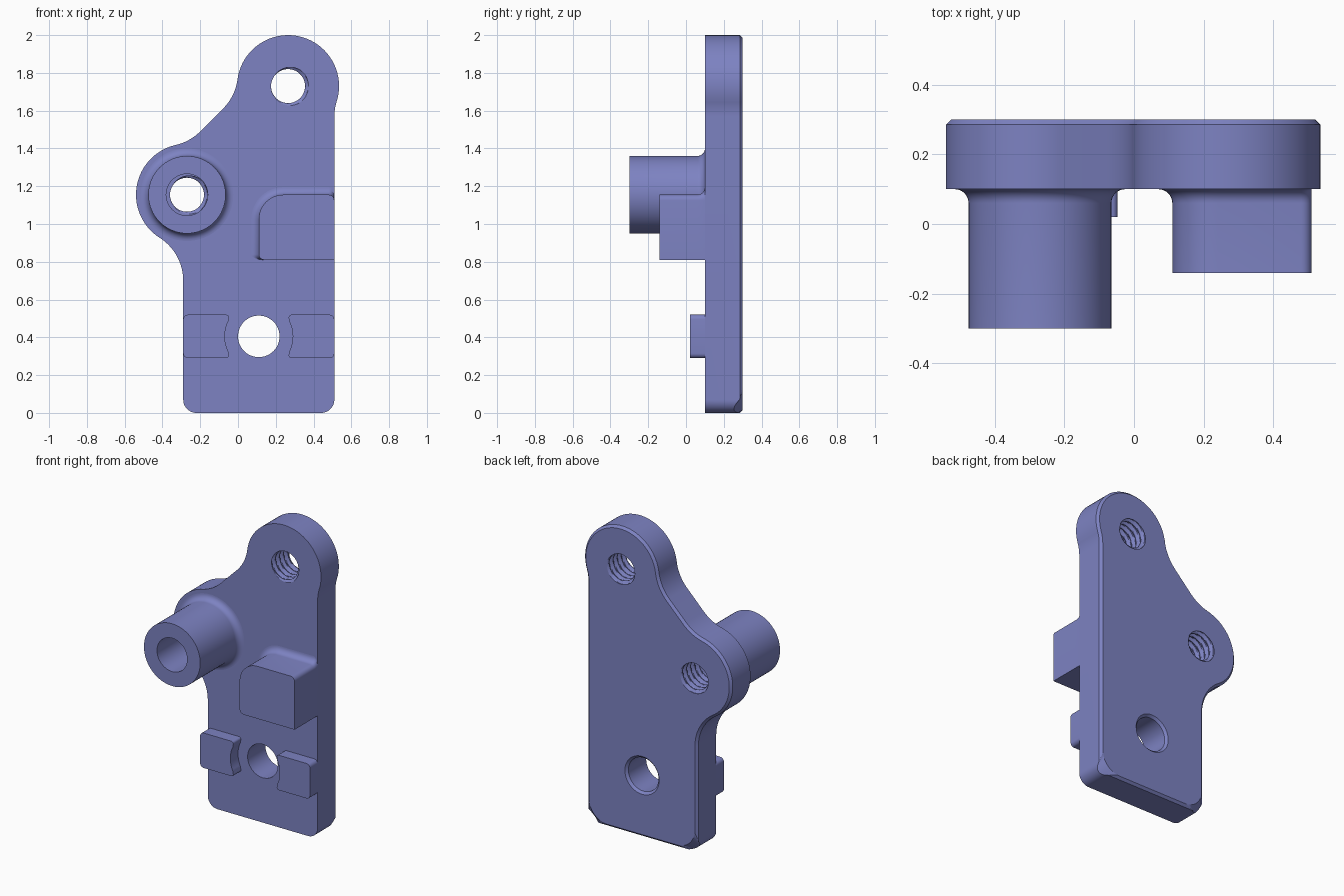
import bpy, bmesh, math
from math import cos, sin, pi, atan2, sqrt

if "Cube" in bpy.data.objects:
    bpy.data.objects.remove(bpy.data.objects["Cube"])

FRONT, BACK, CH = 0.10, 0.30, 0.015
mat = bpy.data.materials.new("periwinkle plastic")
mat.diffuse_color = (0.205, 0.225, 0.54, 1)
mat.use_nodes = True
mat.node_tree.nodes["Principled BSDF"].inputs["Base Color"].default_value = mat.diffuse_color


def loft(name, rings, caps=True, angle=30):
    """Skin equal-length closed rings; cap the ends, or join last ring to first."""
    bm = bmesh.new()
    vs = [[bm.verts.new(p) for p in r] for r in rings]
    n = len(vs[0])
    pairs = list(zip(vs, vs[1:])) + ([] if caps else [(vs[-1], vs[0])])
    for a, b in pairs:
        for i in range(n):
            j = (i + 1) % n
            bm.faces.new((a[i], a[j], b[j], b[i]))
    if caps:
        bm.faces.new(vs[0])
        bm.faces.new(vs[-1])
    bmesh.ops.recalc_face_normals(bm, faces=bm.faces)
    me = bpy.data.meshes.new(name)
    bm.to_mesh(me)
    bm.free()
    me.materials.append(mat)
    ob = bpy.data.objects.new(name, me)
    bpy.context.collection.objects.link(ob)
    smooth(ob, angle)
    return ob


def smooth(ob, angle=30):
    bpy.ops.object.select_all(action='DESELECT')
    ob.select_set(True)
    bpy.context.view_layer.objects.active = ob
    bpy.ops.object.shade_smooth_by_angle(angle=math.radians(angle))


def cut(ob, cutter):
    m = ob.modifiers.new("cut", 'BOOLEAN')
    m.object, m.solver = cutter, 'EXACT'
    bpy.context.view_layer.objects.active = ob
    bpy.ops.object.modifier_apply(modifier=m.name)
    bpy.data.objects.remove(cutter)


def arc(c, r, a0, a1, n=12):
    """Points with outward normals; a1 < a0 gives a concave arc."""
    s = 1 if a1 > a0 else -1
    out = []
    for i in range(n + 1):
        a = a0 + (a1 - a0) * i / n
        out.append((c[0] + r * cos(a), c[1] + r * sin(a), s * cos(a), s * sin(a)))
    return out


def circle(c, r, y, n=48):
    return [(c[0] + r * cos(2 * pi * i / n), y, c[1] + r * sin(2 * pi * i / n)) for i in range(n)]


# Plate outline: two lobes joined to straight sides by concave blends
A, B, HOLE = (0.265, 1.73), (-0.27, 1.155), (0.11, 0.405)
L, R, RAD, F = -0.29, 0.51, 0.27, 0.27
q = sqrt(0.5)


def towards(p, o):
    return atan2(o[1] - p[1], o[0] - p[0])


def blend_on_slope(c, side):
    """Centre of the blend between a lobe and the 45 degree shoulder."""
    off = 1.69 * q
    d = off - (c[1] - c[0]) * q
    s = (c[0] + c[1]) * q + side * sqrt((F + RAD) ** 2 - (F + d) ** 2)
    t = off + F
    return ((s - t) * q, (s + t) * q)


c1 = (R + F, A[1] - sqrt((F + RAD) ** 2 - (R + F - A[0]) ** 2))
c2, c3 = blend_on_slope(A, -1), blend_on_slope(B, 1)
c4 = (L - F, B[1] - sqrt((F + RAD) ** 2 - (L - F - B[0]) ** 2))


def up(a, ref):
    """Angle a shifted to lie above ref."""
    while a < ref:
        a += 2 * pi
    return a


def concave(c, a0, a1):
    a0 = up(a0, a1)
    return arc(c, F, a0, a1, 14)


def convex(c, a0, a1):
    return arc(c, RAD, a0, up(a1, a0), 40)


corners = arc((L + .07, .07), .07, pi, 1.5 * pi) + arc((R - .07, .07), .07, 1.5 * pi, 2 * pi)
outline = corners + concave(c1, pi, towards(c1, A))
outline += convex(A, towards(A, c1), towards(A, c2))
outline += concave(c2, towards(c2, A), -pi / 4)
outline += concave(c3, -pi / 4, towards(c3, B))
outline += convex(B, towards(B, c3), towards(B, c4))
outline += concave(c4, towards(c4, B), 0)

# Back chamfer, wider around the two bottom corners
ring0, ring1, ring2 = [], [], []
for i, (x, z, nx, nz) in enumerate(outline):
    d = CH
    bx, bz = x - d * nx, z - d * nz
    if i < len(corners):
        sx = 1 if i < len(corners) // 2 else -1
        d = .075 * (abs(nx) + abs(nz)) - .06
        bx, bz = x + sx * .075 + .06 * nx, z + .075 + .06 * nz
    ring0.append((x, FRONT, z))
    ring1.append((x, BACK - d, z))
    ring2.append((bx, BACK, bz))
plate = loft("plate", [ring0, ring1, ring2])


# Threaded holes: helical cutters
def thread(c):
    n, per, pitch, rings = 48, 8, 0.042, []
    for k in range(int(0.24 / pitch * per) + 1):
        y, ring = 0.08 + k * pitch / per, []
        for i in range(n):
            t = (k / per - i / n) % 1
            r = 0.09 + 0.018 * min(1, max(0, 1.6 - abs(t - 0.5) * 4))
            a = 2 * pi * i / n
            ring.append((c[0] + r * cos(a), y, c[1] + r * sin(a)))
        rings.append(ring)
    return loft("thread_cutter", rings)


for c in (A, B):
    cut(plate, thread(c))
# Plain bolt hole, eased at the back
cut(plate, loft("hole_cutter", [circle(HOLE, r, y) for r, y in
                                ((.11, 0), (.11, .285), (.125, .30), (.125, .4))]))
smooth(plate)

# Hollow boss with a filleted foot
prof = [(.11, FRONT + .005), (.11, -.30), (.205, -.30)]
prof += [(.245 - .04 * cos(a), .06 + .04 * sin(a)) for a in [pi / 2 * i / 8 for i in range(9)]]
prof += [(.245, FRONT + .005)]
loft("boss", [circle(B, r, y, 64) for r, y in prof], caps=False)

# Stop block, filleted to the plate on its top and left
blk = arc((.14, .84), .03, pi, 1.5 * pi, 6) + [(R, .81, 1, -1)]
blk += arc((R - .03, 1.125), .03, 0, pi / 2, 6) + arc((.24, 1.025), .13, pi / 2, pi)


def block_ring(e, y):
    return [(x + e * min(0, nx), y, z + e * max(0, nz)) for x, z, nx, nz in blk]


rings = [block_ring(0, -.14)]
for i in range(9):
    a = pi / 2 * i / 8
    rings.append(block_ring(.04 * (1 - cos(a)), .06 + .04 * sin(a)))
loft("stop_block", rings + [block_ring(.04, FRONT + .005)])

# Pair of locating pads, hollowed around the bolt hole
pad = arc((L + .025, .495), .025, pi / 2, pi, 6) + arc((L + .025, .315), .025, pi, 1.5 * pi, 6)
pad += arc((-.063, .305), .015, -pi / 2, pi / 5, 6)
pad += arc(HOLE, .18, pi + .46, pi - .46, 14)
pad += arc((-.063, .505), .015, -pi / 5, pi / 2, 6)
for name, s in (("left_pad", 1), ("right_pad", -1)):
    loft(name, [[(HOLE[0] + s * (p[0] - HOLE[0]), y, p[1]) for p in pad]
                for y in (.02, FRONT + .005)])
